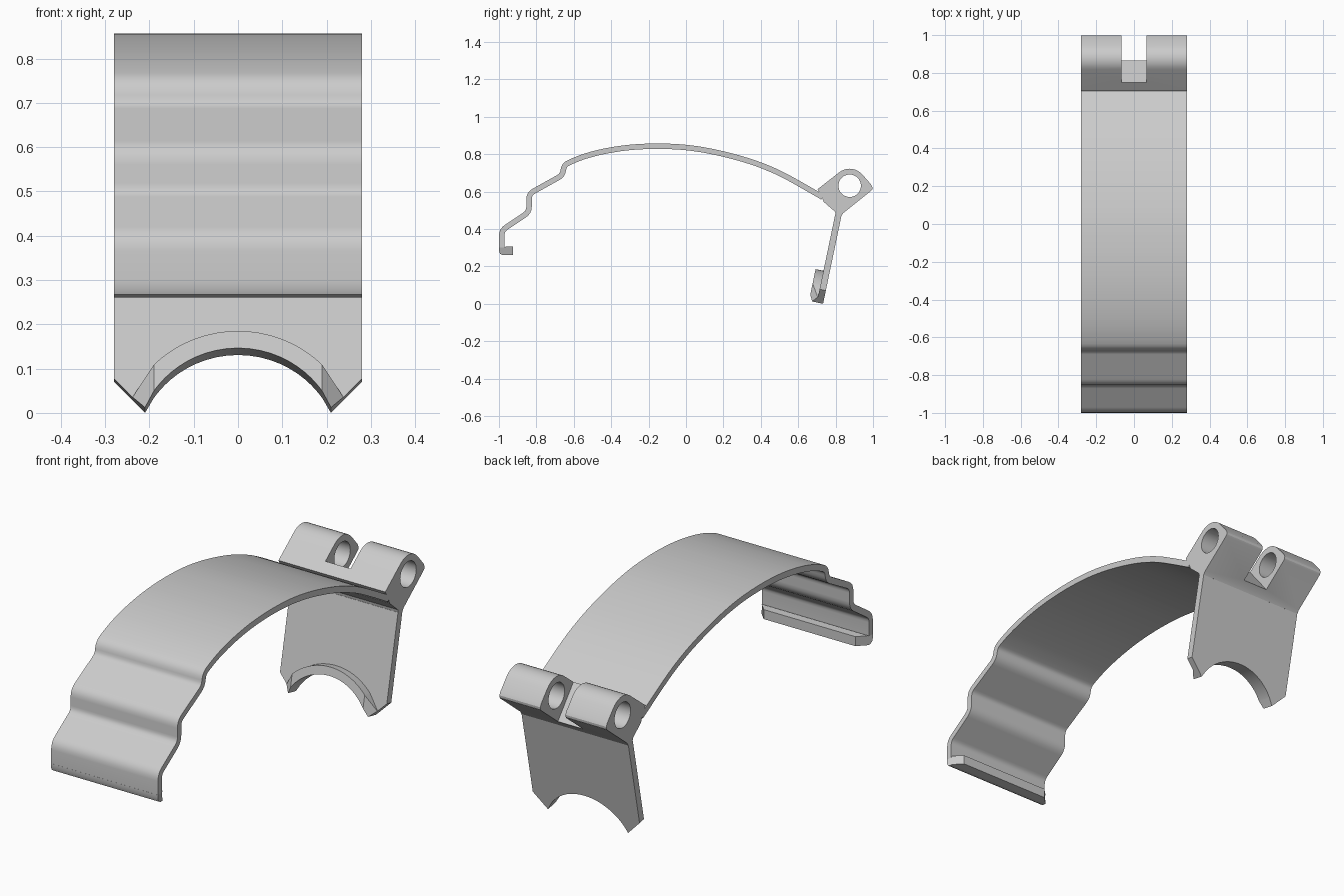
import bpy, bmesh, math
from mathutils import Vector

if "Cube" in bpy.data.objects:
    bpy.data.objects.remove(bpy.data.objects["Cube"])

W = 0.28                      # half width of the band
grey = bpy.data.materials.new("plain grey")
grey.diffuse_color = (0.6, 0.6, 0.6, 1)
grey.use_nodes = True
grey.node_tree.nodes["Principled BSDF"].inputs["Base Color"].default_value = grey.diffuse_color


def finish(name, bm):
    bmesh.ops.recalc_face_normals(bm, faces=bm.faces)
    me = bpy.data.meshes.new(name)
    bm.to_mesh(me)
    bm.free()
    ob = bpy.data.objects.new(name, me)
    bpy.context.collection.objects.link(ob)
    me.materials.append(grey)
    return ob


def smooth(ob):
    bpy.ops.object.select_all(action='DESELECT')
    ob.select_set(True)
    bpy.context.view_layer.objects.active = ob
    bpy.ops.object.shade_smooth_by_angle(angle=math.radians(30))


def prism(name, pts, a, b, place=lambda p, t: (t, p[0], p[1])):
    """Extrude a closed 2D profile from a to b; place maps it into space."""
    bm = bmesh.new()
    lo = [bm.verts.new(place(p, a)) for p in pts]
    hi = [bm.verts.new(place(p, b)) for p in pts]
    bm.faces.new(lo)
    bm.faces.new(hi)
    n = len(pts)
    for i in range(n):
        j = (i + 1) % n
        bm.faces.new((lo[i], lo[j], hi[j], hi[i]))
    return finish(name, bm)


def rounded(path, steps=5):
    """Round the corners of an open path of (y, z, corner reach)."""
    P = [Vector(p[:2]) for p in path]
    out = [P[0]]
    for i in range(1, len(P) - 1):
        a, p, b = P[i - 1], P[i], P[i + 1]
        da, db = [min(path[i][2], 0.499 * (q - p).length) for q in (a, b)]
        s, e = p + (a - p).normalized() * da, p + (b - p).normalized() * db
        for k in range(steps):
            t = k / (steps - 1)
            out.append(s * (1 - t) ** 2 + p * 2 * t * (1 - t) + e * t * t)
    return out + [P[-1]]


def thicken(path, half):
    left, right = [], []
    for i, p in enumerate(path):
        d = (path[min(i + 1, len(path) - 1)] - path[max(i - 1, 0)]).normalized()
        n = Vector((-d.y, d.x)) * half
        left.append(p + n)
        right.append(p - n)
    return left + right[::-1]


# Curved band with two steps at the front
steps = [(-.985, .30), (-.985, .393), (-.839, .491), (-.839, .588),
         (-.659, .688), (-.653, .742)]
dome = [(-.56, .784), (-.45, .814), (-.33, .834), (-.22, .842), (-.12, .843),
        (0, .837), (.12, .819), (.25, .789), (.38, .750), (.5, .700),
        (.6, .645), (.73, .570)]
path = rounded([(*p, .028) for p in steps] + [(*p, 1) for p in dome])
smooth(prism("curved_band", thicken(path, .0145), -W, W))

# Front hook with a lip that narrows at both ends
hook = prism("front_hook", [(-1, .30), (-1, .282), (-.994, .267), (-.98, .26),
                            (-.965, .26), (-.925, .26), (-.925, .305),
                            (-.965, .305), (-.97, .30)], -W, W)
for v in hook.data.vertices:
    if v.co.y > -.93:
        v.co.x *= .24 / W
smooth(hook)

# Hinge block: rounded profile, then hole and centre slot are cut away
C = Vector((.875, .631))
top = [C + .091 * Vector((math.cos(a), math.sin(a)))
       for a in (math.radians(130 - 10 * k) for k in range(10))]
block = prism("hinge_block", [(.703, .612)] + top + [
    (.99, .637), (.997, .622), (.996, .612), (.99, .604), (.842, .486),
    (.831, .47), (.80, .477), (.797, .492), (.736, .545), (.725, .575)], -W, W)
hole = prism("hole_cutter", [C + .06 * Vector((math.cos(a), math.sin(a)))
             for a in (math.tau * k / 40 for k in range(40))], -.4, .4)
across = Vector((.11, -.135)).normalized()
out = Vector((-across.y, across.x))
s0 = Vector((.755, .64)) - across * .15
s1 = Vector((.865, .505)) + across * .15
slot = prism("slot_cutter", [s0, s1, s1 + out * .4, s0 + out * .4], -.066, .066)
bpy.context.view_layer.objects.active = block
for cutter in (hole, slot):
    m = block.modifiers.new("cut", 'BOOLEAN')
    m.operation, m.object, m.solver = 'DIFFERENCE', cutter, 'EXACT'
    bpy.ops.object.modifier_apply(modifier=m.name)
    bpy.data.objects.remove(cutter)
smooth(block)

# Rear leg: tilted plate, coordinates are x, height up the leg, depth forward
UP = Vector((0, .204, .979))
FWD = Vector((0, -.979, .204))
FOOT = Vector((0, .733, 0))
THICK = .034


def on_leg(p, depth):
    return Vector((p[0], 0, 0)) + FOOT + UP * p[1] + FWD * depth


def arc(r, x):
    return (x, math.sqrt(r * r - x * x) - .098)


R_IN, R_OUT = .2315, .271
cols = [.19 * math.sin(math.pi / 2 * k / 12) / math.sin(math.pi / 2)
        for k in range(-12, 13)]
notch = [(-.21, 0)] + [arc(R_IN, x) for x in cols] + [(.21, 0)]
leg = prism("rear_leg", notch + [(W, .072), (W, .482), (-W, .482), (-W, .072)],
            0, THICK, on_leg)
smooth(leg)

# Raised rim around the notch, tapering away at both feet
rim = [(-.238, .029)] + [arc(R_OUT, x) for x in cols] + [(.238, .029)]
bm = bmesh.new()
rings = []
for i, (p, q) in enumerate(zip(notch, rim)):
    end = i in (0, len(rim) - 1)
    hp, hq = (.060, THICK + .002) if end else (.077, .077)
    rings.append([bm.verts.new(on_leg(*c)) for c in
                  ((p, THICK), (q, THICK), (q, hq), (p, hp))])
for a, b in zip(rings, rings[1:]):
    for k in range(4):
        j = (k + 1) % 4
        bm.faces.new((a[k], a[j], b[j], b[k]))
bm.faces.new(rings[0])
bm.faces.new(rings[-1])
smooth(finish("notch_rim", bm))
